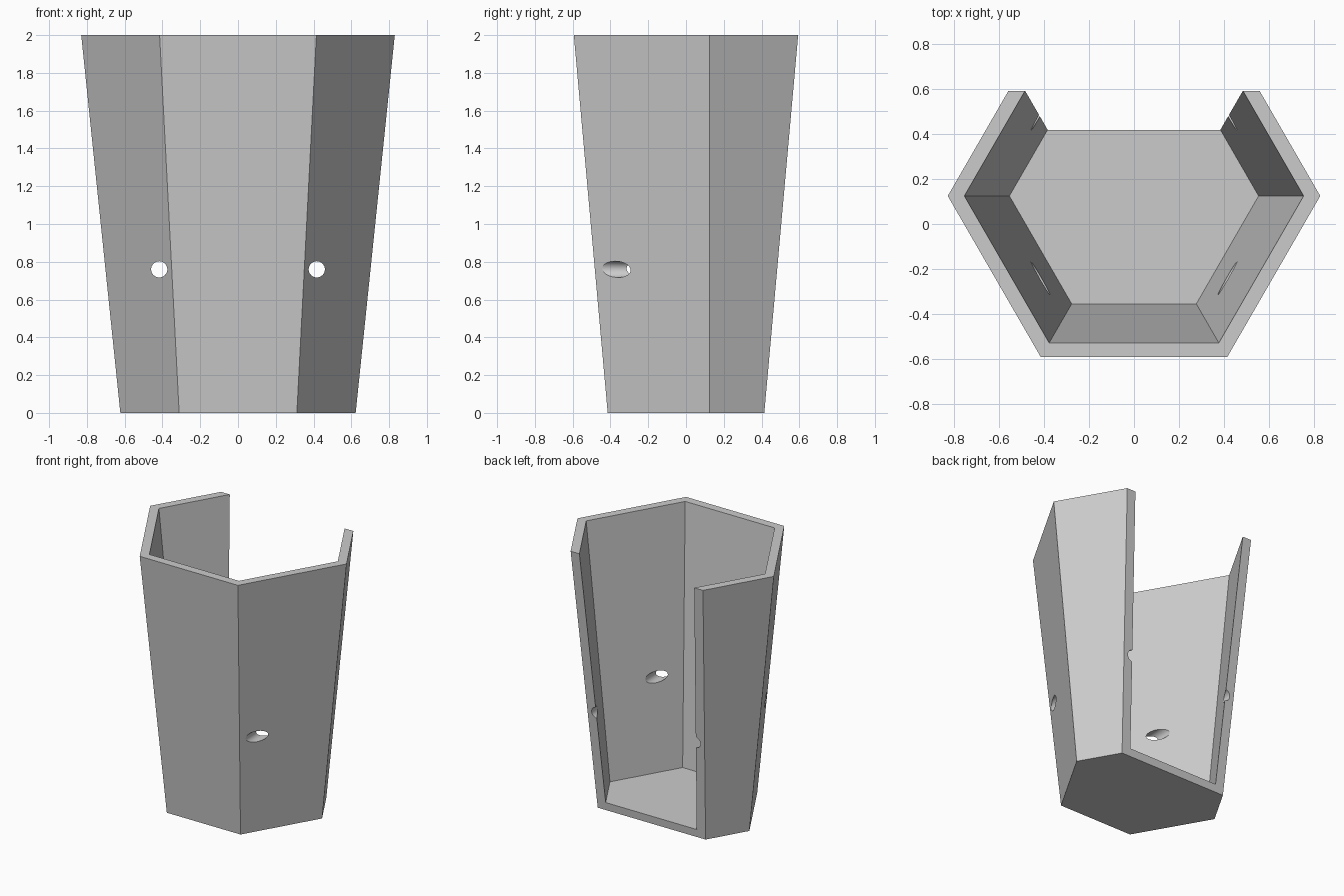
import bpy, bmesh, math
from mathutils import Matrix

cube = bpy.data.objects.get("Cube")
if cube:
    bpy.data.objects.remove(cube, do_unlink=True)

CENTRE_Y = 0.125
R_BASE, R_TOP, HEIGHT = 0.623, 0.83, 2.0
WALL, FLOOR, BACK_CUT = 0.074, 0.06, 0.25

grey = bpy.data.materials.new("plain grey")
grey.use_nodes = True
colour = (0.6, 0.6, 0.6, 1)
grey.diffuse_color = colour
grey.node_tree.nodes["Principled BSDF"].inputs["Base Color"].default_value = colour


def radius(z):
    return R_BASE + (R_TOP - R_BASE) * z / HEIGHT


def hexagon(r, z, cut=0):
    """Hexagon outline with its back side moved inward by cut."""
    pts = [(r * math.cos(math.radians(a)), r * math.sin(math.radians(a)))
           for a in range(0, 360, 60)]
    apothem = r * math.sqrt(0.75)
    out = []
    for x, y in pts:
        if y > 0.1:
            y = apothem - cut
            x = math.copysign(r - y / math.sqrt(3), x)
        out.append((x, y + CENTRE_Y, z))
    return out


def make_object(name, bm):
    bmesh.ops.recalc_face_normals(bm, faces=bm.faces[:])
    mesh = bpy.data.meshes.new(name)
    bm.to_mesh(mesh)
    bm.free()
    mesh.materials.append(grey)
    obj = bpy.data.objects.new(name, mesh)
    bpy.context.collection.objects.link(obj)
    return obj


def frustum(name, low, high):
    bm = bmesh.new()
    a = [bm.verts.new(p) for p in low]
    b = [bm.verts.new(p) for p in high]
    bm.faces.new(a)
    bm.faces.new(b)
    for i in range(len(a)):
        j = (i + 1) % len(a)
        bm.faces.new((a[i], a[j], b[j], b[i]))
    return make_object(name, bm)


# Tapered outer body with an open back
body = frustum("planter_body", hexagon(radius(0), 0, BACK_CUT),
               hexagon(radius(HEIGHT), HEIGHT, BACK_CUT))

# Hollow interior
over = HEIGHT + 0.2
cutters = [frustum("interior_cutter", hexagon(radius(FLOOR) - WALL, FLOOR),
                   hexagon(radius(over) - WALL, over))]

# Mounting holes running front to back
for side, label in ((1, "left"), (-1, "right")):
    bm = bmesh.new()
    bmesh.ops.create_cone(
        bm, cap_ends=True, segments=32, radius1=0.043, radius2=0.043, depth=3,
        matrix=Matrix.Translation((side * 0.417, 0, 0.76))
        @ Matrix.Rotation(math.pi / 2, 4, 'X'))
    cutters.append(make_object(label + "_hole_cutter", bm))

# Cut the body and discard the cutters
bpy.context.view_layer.objects.active = body
body.select_set(True)
for cutter in cutters:
    cutter.hide_render = True
    mod = body.modifiers.new(cutter.name, 'BOOLEAN')
    mod.operation = 'DIFFERENCE'
    mod.solver = 'EXACT'
    mod.object = cutter
    bpy.ops.object.modifier_apply(modifier=mod.name)
    bpy.data.objects.remove(cutter, do_unlink=True)

bpy.ops.object.shade_smooth_by_angle(angle=math.radians(25))
